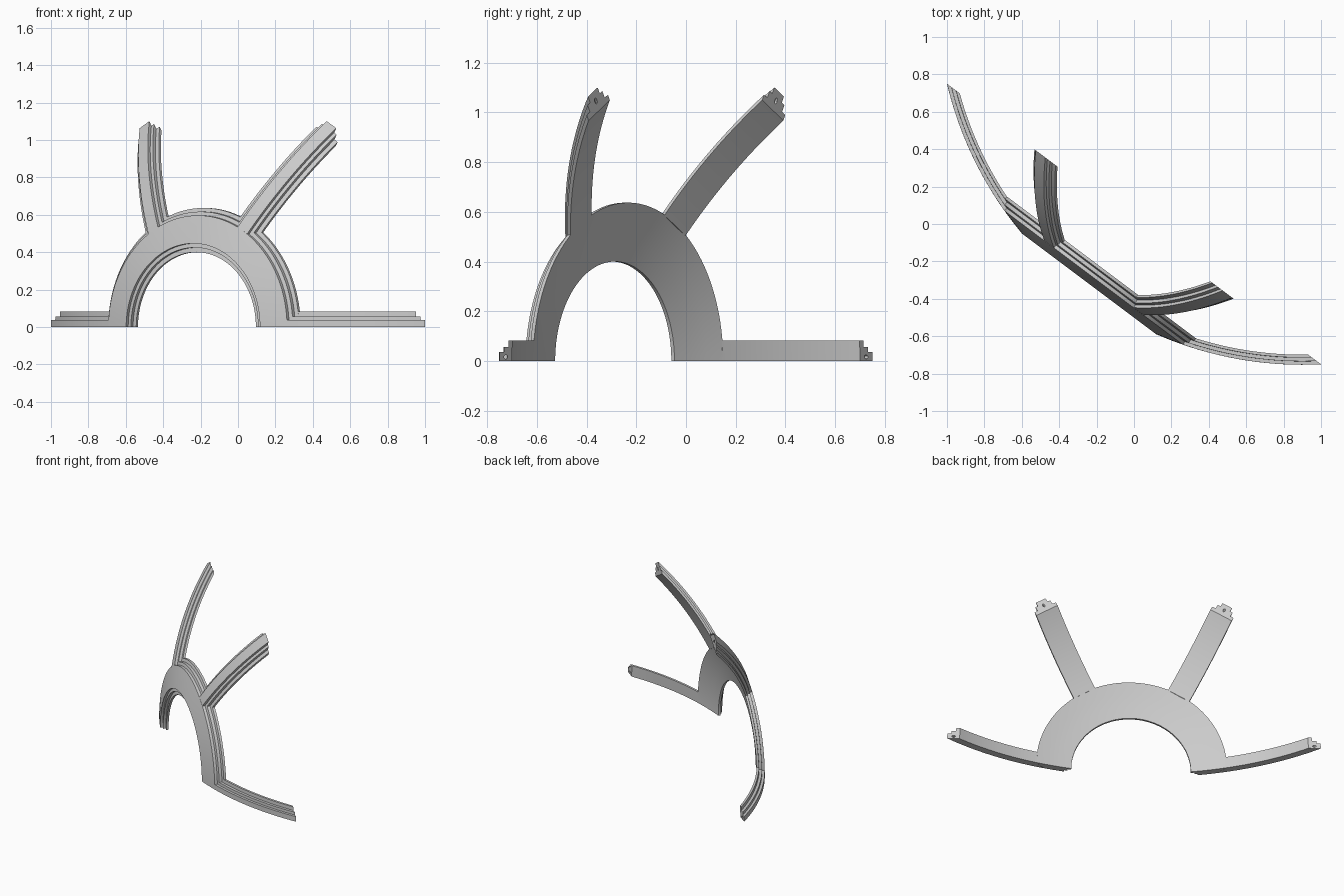
import bpy, bmesh, math
from mathutils import Vector

if "Cube" in bpy.data.objects:
    bpy.data.objects.remove(bpy.data.objects["Cube"])

# Concentric dome layers, inside to outside; dome centre lies behind the rib ends
DOME_C = -1.5
R0, R1, R2, R3 = [math.hypot(DOME_C, e) for e in (1.167, 1.192, 1.222, 1.25)]
ACROSS, FORWARD = Vector((0.8, -0.6, 0)), Vector((-0.6, -0.8, 0))

metal = bpy.data.materials.new("light grey")
metal.diffuse_color = (0.6, 0.6, 0.6, 1)
metal.use_nodes = True
metal.node_tree.nodes["Principled BSDF"].inputs["Base Color"].default_value = metal.diffuse_color


def place(u, z, d):
    """Across, up and forward distances to scene position."""
    return ACROSS * u + FORWARD * d + Vector((0, 0, z))


def sweep(name, sections):
    """Closed cross-sections joined into a capped solid."""
    bm = bmesh.new()
    rows = [[bm.verts.new(p) for p in s] for s in sections]
    n = len(rows[0])
    for a, b in zip(rows, rows[1:]):
        for i in range(n):
            j = (i + 1) % n
            bm.faces.new((a[i], a[j], b[j], b[i]))
    bm.faces.new(rows[0])
    bm.faces.new(rows[-1])
    bmesh.ops.recalc_face_normals(bm, faces=bm.faces)
    me = bpy.data.meshes.new(name)
    bm.to_mesh(me)
    bm.free()
    me.materials.append(metal)
    ob = bpy.data.objects.new(name, me)
    bpy.context.collection.objects.link(ob)
    return ob


def activate(ob):
    bpy.ops.object.select_all(action='DESELECT')
    ob.select_set(True)
    bpy.context.view_layer.objects.active = ob


def smooth(ob):
    activate(ob)
    bpy.ops.object.shade_smooth_by_angle(angle=math.radians(30))


# Half ring with stepped edges inside and outside
ring_profile = [(0.40, R0), (0.40, R1), (0.425, R1), (0.425, R2), (0.447, R2), (0.447, R3),
                (0.522, R3), (0.597, R3), (0.597, R2), (0.617, R2), (0.617, R1),
                (0.637, R1), (0.637, R0), (0.56, R0), (0.48, R0)]
sections = []
for k in range(65):
    a = math.pi * k / 64
    sections.append([place(r * math.cos(a), r * math.sin(a),
                           DOME_C + math.sqrt(R * R - r * r)) for r, R in ring_profile])
smooth(sweep("arch_ring", sections))

# Ribs: stepped bars following the dome from the ring to the flat rear plane
half = [(0.037, R3), (0.037, R2), (0.057, R2), (0.057, R1), (0.082, R1), (0.082, R0)]
START = {0.037: 0.595, 0.057: 0.615, 0.082: 0.635, 0.0: 0.595}


def rib(name, degrees, profile, hole_offset):
    a = math.radians(degrees)
    c, s = math.cos(a), math.sin(a)
    side = 1 if degrees < 90 else -1

    def point(r, w, d):
        w *= side
        return place(r * c - w * s, r * s + w * c, d)

    rows = []
    for k in range(25):
        t = k / 24
        row = []
        for w, R in profile:
            first = START[abs(w)] if (w or R == R3) else 0.635
            first = math.sqrt(first ** 2 - w * w)
            last = math.sqrt(R * R - DOME_C ** 2 - w * w)
            r = first + (last - first) * t
            row.append(point(r, w, DOME_C + math.sqrt(R * R - r * r - w * w)))
        rows.append(row)
    ob = sweep(name, rows)

    # Small pin hole drilled along the rib end
    inward = Vector((-1.5, 1.21)).normalized()
    ends = []
    for depth in (-0.03, 0.05):
        ring = []
        for i in range(12):
            b = math.tau * i / 12
            q = 0.008 * math.cos(b)
            ring.append(point(1.208 + inward.x * depth + inward.y * q,
                              hole_offset + 0.008 * math.sin(b),
                              inward.y * depth - inward.x * q))
        ends.append(ring)
    cutter = sweep("pin_hole_cutter", ends)
    cutter.hide_render = True
    mod = ob.modifiers.new("pin_hole", 'BOOLEAN')
    mod.operation, mod.solver, mod.object = 'DIFFERENCE', 'EXACT', cutter
    activate(ob)
    bpy.ops.object.modifier_apply(modifier=mod.name)
    bpy.data.objects.remove(cutter)
    smooth(ob)


full_profile = half + [(-w, R) for w, R in reversed(half)]
base_profile = [(0.0, R3)] + half + [(0.0, R0)]
rib("base_rib_right", 0, base_profile, 0.016)
rib("base_rib_left", 180, base_profile, 0.016)
rib("upper_rib_right", 60, full_profile, 0.0)
rib("upper_rib_left", 120, full_profile, 0.0)
